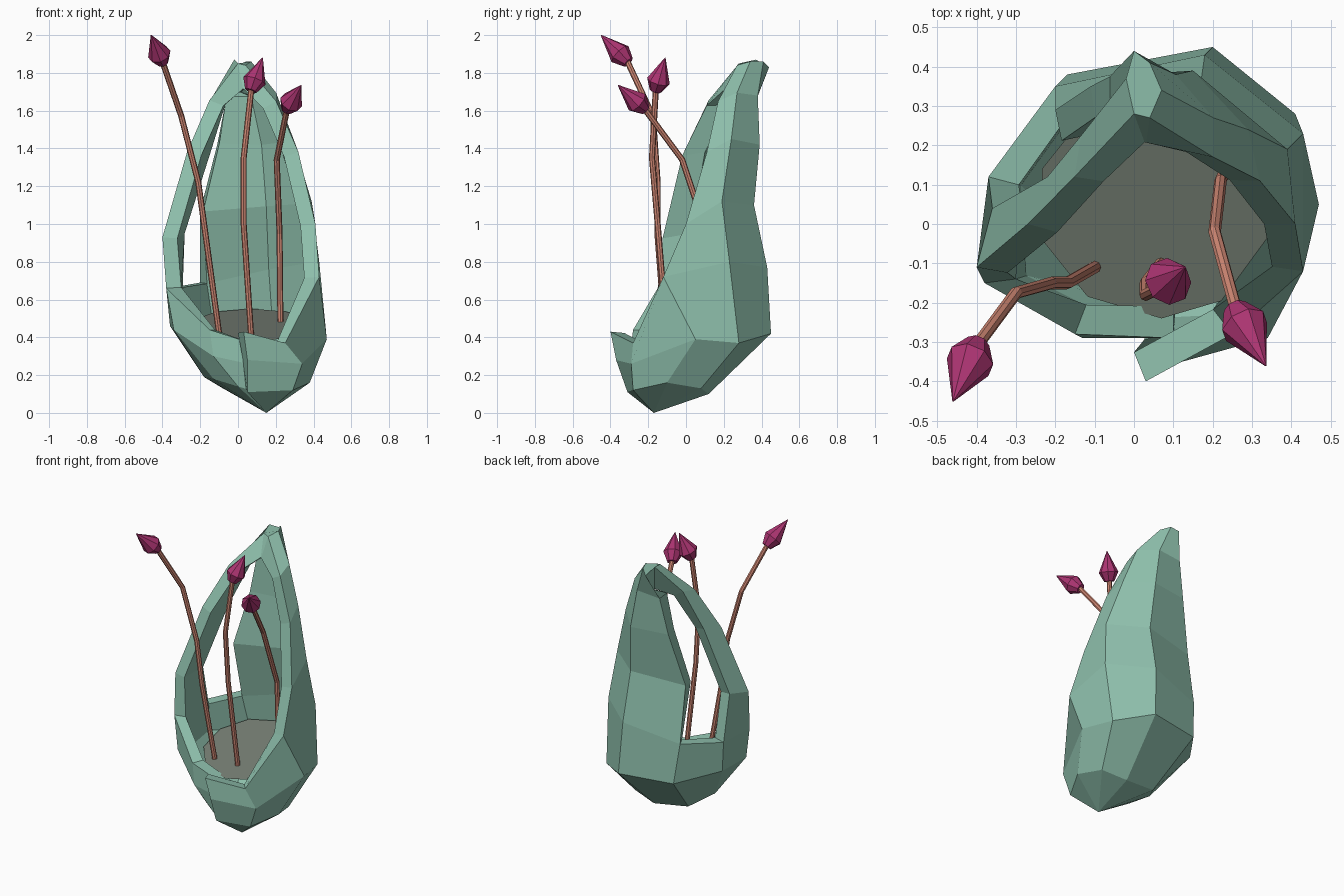
import bpy, bmesh
from mathutils import Vector

if "Cube" in bpy.data.objects:
    bpy.data.objects.remove(bpy.data.objects["Cube"])


def material(name, rgb):
    m = bpy.data.materials.new(name)
    m.diffuse_color = (*rgb, 1)
    m.use_nodes = True
    m.node_tree.nodes["Principled BSDF"].inputs["Base Color"].default_value = m.diffuse_color
    return m


def add_object(name, bm, mat):
    me = bpy.data.meshes.new(name)
    bm.to_mesh(me)
    bm.free()
    ob = bpy.data.objects.new(name, me)
    bpy.context.collection.objects.link(ob)
    me.materials.append(mat)
    return ob


green = material("pod_green", (0.27, 0.52, 0.41))
soil = material("floor_grey", (0.17, 0.20, 0.165))
pink = material("stem_pink", (0.62, 0.24, 0.17))
magenta = material("bud_magenta", (0.42, 0.035, 0.17))

# Pod shell: rings from the base to the tip, each running lip, right, back, left, tucked front
rings = [
    [(.05, -.31, .11), (.29, -.28, .12), (.38, -.10, .16), (.33, .08, .13), (.16, .12, .10),
     (-.08, .09, .13), (-.18, -.06, .19), (-.13, -.20, .18), (.00, -.27, .14), (.10, -.26, .11)],
    [(.05, -.37, .28), (.34, -.29, .26), (.47, .05, .39), (.41, .28, .37), (.20, .45, .42),
     (-.17, .38, .42), (-.36, .12, .46), (-.34, -.17, .44), (-.13, -.29, .30), (.10, -.29, .25)],
    [(.03, -.40, .43), (.25, -.28, .37), (.43, -.12, .72), (.43, .23, .80), (.18, .43, .77),
     (-.20, .35, .69), (-.37, .12, .66), (-.38, -.15, .66), (-.15, -.28, .44), (.10, -.29, .36)],
    [(.41, .00, 1.0), (.39, .19, 1.12), (.17, .36, 1.10),
     (-.20, .29, 1.07), (-.36, .04, .96), (-.40, -.11, .93)],
    [(.32, .11, 1.38), (.29, .24, 1.45), (.15, .39, 1.42),
     (-.11, .35, 1.42), (-.22, .12, 1.40), (-.27, .00, 1.38)],
    [(.04, .27, 1.84), (.07, .34, 1.86), (.04, .41, 1.86),
     (.00, .44, 1.83), (-.02, .37, 1.87), (.00, .28, 1.85)],
]
# Extra bulging ring halfway to the tip
mid = []
for p, q in zip(rings[4], rings[5]):
    m = (Vector(p) + Vector(q)) / 2
    mid.append(m + Vector((m.x * .12, -.02, .04)))
rings.insert(5, mid)

bm = bmesh.new()
pole = bm.verts.new((.15, -.17, 0))
grid = []
for ring in rings:
    first = 0 if len(ring) == 10 else 2
    grid.append({k + first: bm.verts.new(p) for k, p in enumerate(ring)})
for k in range(9):
    bm.faces.new((pole, grid[0][k + 1], grid[0][k]))
for r in range(6):
    a, b = grid[r], grid[r + 1]
    for k in range(9):
        opening = k == 5 and r >= 2      # hole at the back left
        if k in b and k + 1 in b and not opening:
            bm.faces.new((a[k], a[k + 1], b[k + 1], b[k]))

# Wall thickness: inner skin, gathered to a lower apex at the tip, joined along the rims
bm.normal_update()
outer = list(bm.faces)
rims = [(e.link_loops[0].vert, e.link_loops[0].link_loop_next.vert)
        for e in bm.edges if e.is_boundary and not all(v in grid[6].values() for v in e.verts)]
inner = {v: bm.verts.new(v.co - v.normal * .08) for v in list(bm.verts)}
for k, v in grid[6].items():
    inner[v].co = v.co.lerp(Vector((.03, .20, 1.70) if k in (2, 7) else (.01, .33, 1.68)), .9)
for f in outer:
    bm.faces.new([inner[v] for v in reversed(f.verts)])
for a, b in rims:
    bm.faces.new((b, a, inner[a], inner[b]))
# Tip cap and the joint under it
tip = grid[6]
bm.faces.new([tip[k] for k in range(2, 8)])
bm.faces.new((tip[2], tip[7], inner[tip[7]], inner[tip[2]]))
bm.faces.new((tip[5], inner[tip[5]], inner[tip[6]], tip[6]))
bm.faces.new([inner[tip[k]] for k in range(7, 1, -1)])
add_object("pod_shell", bm, green)

# Sloping floor inside the pod
bm = bmesh.new()
bmesh.ops.create_circle(bm, cap_ends=True, segments=10, radius=1)
for v in bm.verts:
    x, y = .07 + .32 * v.co.x, .05 + .29 * v.co.y
    v.co = (x, y, .45 + .3 * y)
add_object("pod_floor", bm, soil)


def lathe_along(name, points, radii, sides, mat):
    """Tube through the points with one radius at each."""
    bm = bmesh.new()
    pts = [Vector(p) for p in points]
    loops = []
    for i, p in enumerate(pts):
        d = (pts[min(i + 1, len(pts) - 1)] - pts[max(i - 1, 0)]).normalized()
        q = Vector((0, 0, 1)).rotation_difference(d).to_matrix().to_4x4()
        q.translation = p
        c = bmesh.ops.create_circle(bm, segments=sides, radius=radii[i], matrix=q)
        loops.append(c["verts"])
    for a, b in zip(loops, loops[1:]):
        for k in range(sides):
            n = (k + 1) % sides
            bm.faces.new((a[k], a[n], b[n], b[k]))
    bm.faces.new(loops[0][::-1])
    bm.faces.new(loops[-1])
    bmesh.ops.recalc_face_normals(bm, faces=bm.faces)
    return add_object(name, bm, mat)


# Three bent stems, each with a pointed bud; the last point is the bud tip
stamens = {
    "left": [(-.10, -.11, .42), (-.17, -.15, .93), (-.21, -.15, 1.22), (-.30, -.175, 1.57),
             (-.40, -.31, 1.86), (-.46, -.45, 2.0)],
    "middle": [(.07, -.10, .40), (.03, -.15, 1.0), (.03, -.18, 1.35), (.07, -.16, 1.71),
               (.13, -.11, 1.88)],
    "right": [(.225, .12, .44), (.22, .11, .95), (.205, -.02, 1.34), (.26, -.22, 1.61),
              (.335, -.36, 1.735)],
}
for side, path in stamens.items():
    stem, end = path[:-1], Vector(path[-1])
    lathe_along(side + "_stem", stem, [.016] * len(stem), 8, pink)
    start = Vector(stem[-1])
    bud = [start.lerp(end, t) for t in (-.03, .28, 1)]
    lathe_along(side + "_bud", bud, [.032, .062, .002], 8, magenta)
